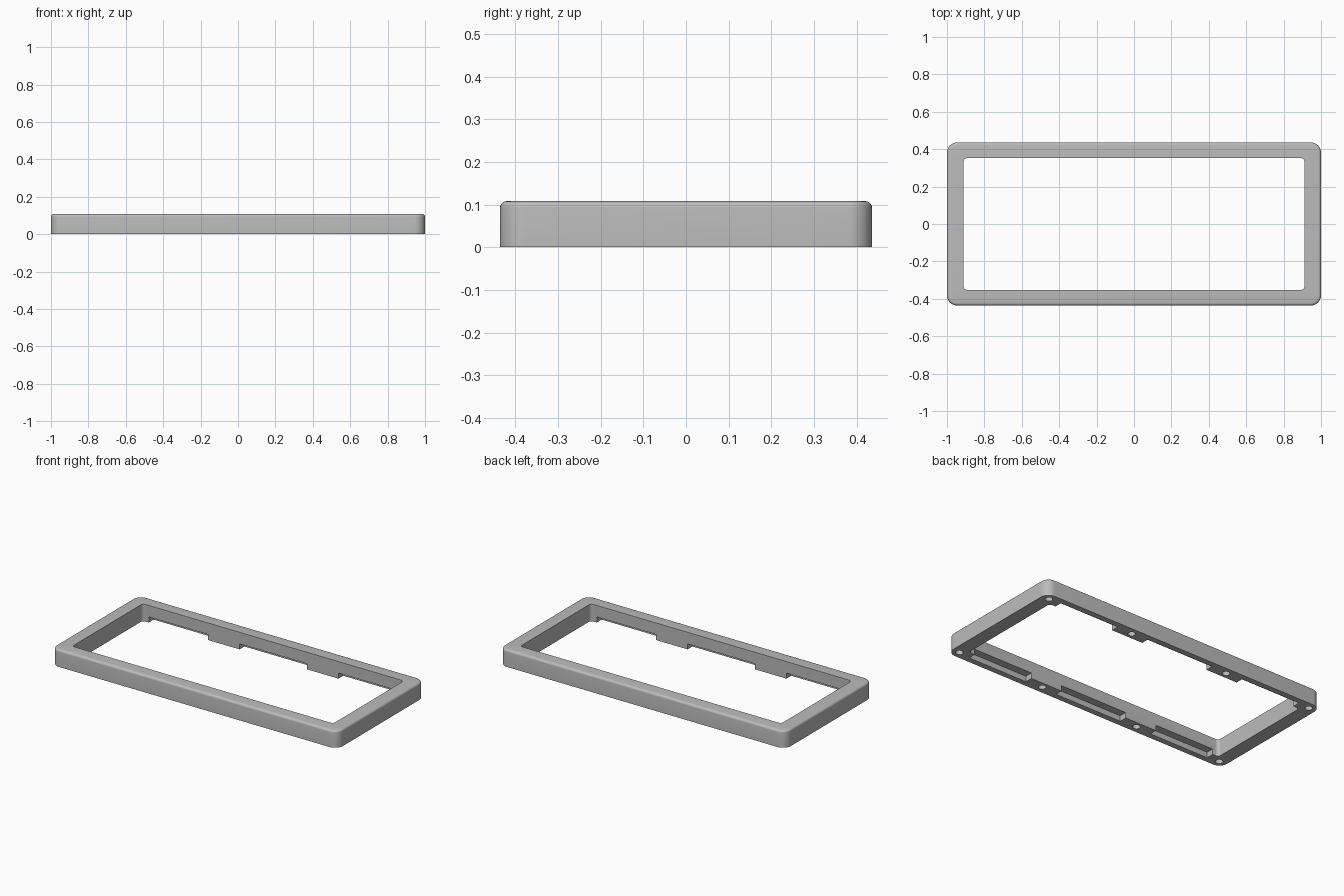
import bpy
import bmesh
import math
from mathutils import Matrix

if "Cube" in bpy.data.objects:
    bpy.data.objects.remove(bpy.data.objects["Cube"])

HALF_X, HALF_Y, HEIGHT = 1.0, 0.436, 0.108
OPEN_X, OPEN_Y = 0.912, 0.352
CORNER, INNER_CORNER, FILLET = 0.055, 0.02, 0.015
SEGMENTS = 10

grey = bpy.data.materials.new("plain grey")
grey.use_nodes = True
colour = (0.5, 0.5, 0.5, 1)
grey.diffuse_color = colour
grey.node_tree.nodes["Principled BSDF"].inputs["Base Color"].default_value = colour


def make_object(name, bm):
    bmesh.ops.recalc_face_normals(bm, faces=bm.faces)
    mesh = bpy.data.meshes.new(name)
    bm.to_mesh(mesh)
    bm.free()
    mesh.materials.append(grey)
    obj = bpy.data.objects.new(name, mesh)
    bpy.context.collection.objects.link(obj)
    return obj


def rounded_ring(bm, hx, hy, radius, z):
    """Loop of vertices around a rounded rectangle."""
    ring = []
    for quarter, (sx, sy) in enumerate([(1, 1), (-1, 1), (-1, -1), (1, -1)]):
        for i in range(SEGMENTS + 1):
            a = (quarter + i / SEGMENTS) * math.pi / 2
            ring.append(bm.verts.new((sx * (hx - radius) + radius * math.cos(a),
                                      sy * (hy - radius) + radius * math.sin(a), z)))
    return ring


# Frame body: outer wall, rounded top edge, flat top, inner wall, underside
bm = bmesh.new()
rings = [rounded_ring(bm, HALF_X, HALF_Y, CORNER, 0)]
for i in range(6):
    a = i / 5 * math.pi / 2
    inset = FILLET * (1 - math.cos(a))
    z = HEIGHT - FILLET + FILLET * math.sin(a)
    rings.append(rounded_ring(bm, HALF_X - inset, HALF_Y - inset, CORNER - inset, z))
for z in (HEIGHT, 0):
    rings.append(rounded_ring(bm, OPEN_X, OPEN_Y, INNER_CORNER, z))
for lower, upper in zip(rings, rings[1:] + rings[:1]):
    for i in range(len(lower)):
        j = (i + 1) % len(lower)
        bm.faces.new((lower[i], lower[j], upper[j], upper[i]))
frame = make_object("frame", bm)

# Recesses under both long rails, leaving a thin outer lip and tabs
LIP_Y, RECESS_TOP = 0.4, 0.035
bm = bmesh.new()
for side in (-1, 1):
    for x0, x1 in ((-0.87, -0.455), (-0.235, 0.235), (0.455, 0.87)):
        y0, y1 = 0.3, LIP_Y
        place = Matrix.Translation(((x0 + x1) / 2, side * (y0 + y1) / 2, 0))
        size = Matrix.Diagonal((x1 - x0, y1 - y0, 2 * RECESS_TOP, 1))
        bmesh.ops.create_cube(bm, size=1, matrix=place @ size)
recesses = make_object("recess_cutter", bm)

# Blind screw holes in the corners and tabs
bm = bmesh.new()
for y in (-0.39, 0.39):
    for x in (-0.95, -0.345, 0.345, 0.95):
        bmesh.ops.create_cone(bm, cap_ends=True, segments=24, radius1=0.022,
                              radius2=0.022, depth=0.14,
                              matrix=Matrix.Translation((x, y, 0)))
holes = make_object("screw_hole_cutter", bm)

# Cut the underside and remove the cutters
bpy.context.view_layer.objects.active = frame
frame.select_set(True)
for cutter in (recesses, holes):
    cutter.hide_render = True
    mod = frame.modifiers.new(cutter.name, "BOOLEAN")
    mod.operation = "DIFFERENCE"
    mod.solver = "EXACT"
    mod.object = cutter
    bpy.ops.object.modifier_apply(modifier=mod.name)
    bpy.data.objects.remove(cutter)

bpy.ops.object.shade_smooth_by_angle(angle=math.radians(35))
